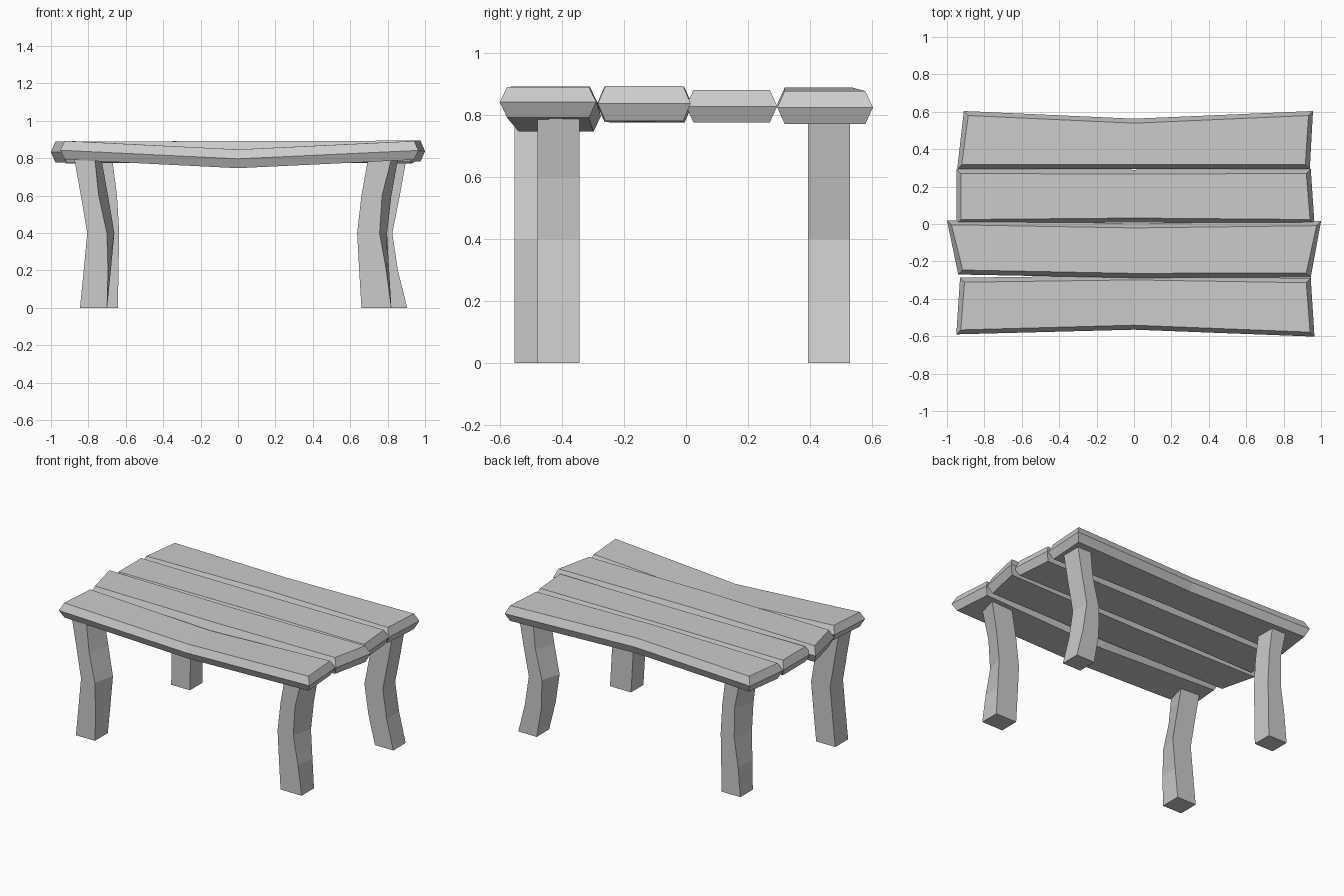
import bpy
import bmesh

if "Cube" in bpy.data.objects:
    bpy.data.objects.remove(bpy.data.objects["Cube"])


def finish(bm, name):
    bmesh.ops.recalc_face_normals(bm, faces=bm.faces)
    mesh = bpy.data.meshes.new(name)
    bm.to_mesh(mesh)
    bm.free()
    obj = bpy.data.objects.new(name, mesh)
    bpy.context.collection.objects.link(obj)


def loft(rings, name):
    """Skin a list of point rings and cap both ends; returns nothing."""
    bm = bmesh.new()
    loops = [[bm.verts.new(p) for p in ring] for ring in rings]
    n = len(loops[0])
    for a, b in zip(loops, loops[1:]):
        for i in range(n):
            j = (i + 1) % n
            bm.faces.new((a[i], a[j], b[j], b[i]))
    # each cap is split at the middle so bent planks stay crisp
    for cap in (loops[0], loops[-1]):
        h = n // 2
        if n == 6:
            bm.faces.new((cap[0], cap[1], cap[4], cap[5]))
            bm.faces.new((cap[1], cap[2], cap[3], cap[4]))
        else:
            bm.faces.new(cap)
    finish(bm, name)


def plank(name, front, back, left, right, z, half):
    """Hewn board: widest outline at mid height, inset top and bottom outlines."""
    rings = []
    for h, inset in ((-half, 0.024), (0, 0), (half, 0.024)):
        ring = []
        xs_front = (left[0] + inset, 0, right[0] - inset)
        xs_back = (left[1] + inset, 0, right[1] - inset)
        for i in (0, 1, 2):
            ring.append((xs_front[i], front[i] + inset, z[i] + h))
        for i in (2, 1, 0):
            ring.append((xs_back[i], back[i] - inset, z[i] + h))
        rings.append(ring)
    bm = bmesh.new()
    loops = [[bm.verts.new(p) for p in ring] for ring in rings]
    for a, b in zip(loops, loops[1:]):
        for i in range(6):
            j = (i + 1) % 6
            bm.faces.new((a[i], a[j], b[j], b[i]))
    for cap in (loops[0], loops[-1]):
        bm.faces.new((cap[0], cap[1], cap[4], cap[5]))
        bm.faces.new((cap[1], cap[2], cap[3], cap[4]))
    finish(bm, name)


# Table top: four boards, values given at left end, middle, right end
plank("front_plank", (-.59, -.565, -.602), (-.287, -.275, -.29),
      (-.95, -.93), (.965, .945), (.843, .797, .842), .05)
plank("front_middle_plank", (-.27, -.288, -.285), (.02, .003, .015),
      (-.94, -1.0), (.945, 1.0), (.833, .836, .838), .056)
plank("back_middle_plank", (.0, .008, .0), (.295, .29, .295),
      (-.95, -.95), (.965, .945), (.829, .829, .829), .052)
plank("back_plank", (.295, .295, .295), (.604, .563, .604),
      (-.945, -.91), (.94, .957), (.825, .836, .825), .053)

# Legs: crooked square posts, left edge given at five heights
HEIGHTS = (0, .2, .4, .6, .795)
TWIST = (0, .015, .04, .05, .035)


def leg(name, lefts, width, y0, y1, is_front):
    rings = []
    for z, x, t in zip(HEIGHTS, lefts, TWIST):
        f, b = (t, 0) if is_front else (0, t)
        rings.append([(x, y0, z), (x + width - f, y0, z),
                      (x + width, y1, z), (x + b, y1, z)])
    loft(rings, name)


leg("front_left_leg", (-.845, -.825, -.806, -.84, -.875), .145, -.555, -.415, True)
leg("front_right_leg", (.66, .648, .637, .66, .695), .16, -.48, -.345, True)
leg("back_left_leg", (-.785, -.782, -.778, -.79, -.815), .143, .395, .53, False)
leg("back_right_leg", (.765, .715, .685, .725, .76), .14, .395, .53, False)
